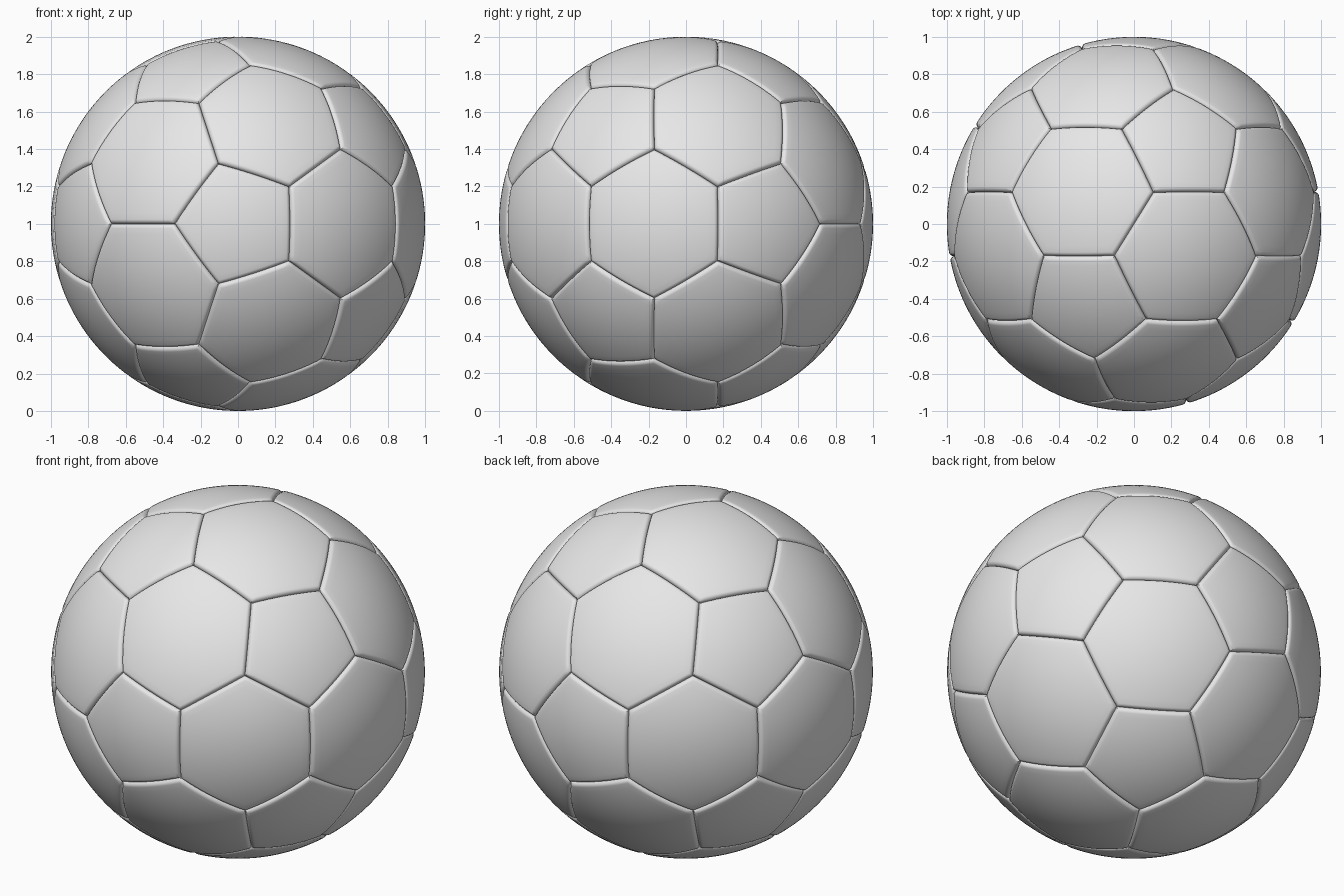
import bpy, bmesh
from math import sin, cos, pi, atan2, sqrt, radians
from itertools import combinations, permutations
from mathutils import Vector

cube = bpy.data.objects.get("Cube")
if cube:
    bpy.data.objects.remove(cube, do_unlink=True)

SEAM = 0.025        # width and depth of each rounded panel edge
SIDE_STEPS = 14     # segments along one panel side
CENTRE = Vector((0, 0, 1))

grey = bpy.data.materials.new("light grey")
grey.use_nodes = True
grey.diffuse_color = (0.8, 0.8, 0.8, 1)
grey.node_tree.nodes["Principled BSDF"].inputs["Base Color"].default_value = (0.8, 0.8, 0.8, 1)

# Icosahedron directions, with one axis running front to back
h = 1 / sqrt(5)
tips = [Vector((0, s, 0)) for s in (-1, 1)]
for s in (-1, 1):
    for k in range(5):
        a = 2 * pi * k / 5
        tips.append(Vector((s * 2 * h * cos(a), s * h, 2 * h * sin(a))))


def adjacent(a, b):
    return 0.4 < a.dot(b) < 0.5


def third(a, b):
    return ((2 * a + b) / 3).normalized()


def add_panel(bm, corners):
    """One domed panel: rings running from the seam in to the middle."""
    mid = sum(corners, Vector()) / len(corners)
    axis = mid.normalized()
    u = (corners[0] - mid).normalized()
    w = axis.cross(u)
    corners = sorted(corners, key=lambda p: atan2((p - mid).dot(w), (p - mid).dot(u)))
    rim = [p.lerp(q, i / SIDE_STEPS)
           for p, q in zip(corners, corners[1:] + corners[:1]) for i in range(SIDE_STEPS)]
    apothem = ((corners[0] + corners[1]) / 2 - mid).length

    # Ring profile: scale of the outline and distance from the ball's centre
    profile = []
    for i in range(7):
        a = pi / 2 * i / 6
        profile.append((1 - SEAM * (1 - cos(a)) / apothem, 1 - SEAM * (1 - sin(a))))
    inner = profile[-1][0]
    profile += [(inner * (1 - i / 10), 1) for i in range(1, 10)]

    rings = [[bm.verts.new(CENTRE + mid.lerp(p, t).normalized() * r) for p in rim]
             for t, r in profile]
    n = len(rim)
    for outer, inside in zip(rings, rings[1:]):
        for j in range(n):
            k = (j + 1) % n
            bm.faces.new((outer[j], outer[k], inside[k], inside[j]))
    hub = bm.verts.new(CENTRE + axis)
    for j in range(n):
        bm.faces.new((rings[-1][j], rings[-1][(j + 1) % n], hub))


def make_panels(name, outlines):
    bm = bmesh.new()
    for corners in outlines:
        add_panel(bm, corners)
    mesh = bpy.data.meshes.new(name)
    bm.to_mesh(mesh)
    bm.free()
    mesh.materials.append(grey)
    obj = bpy.data.objects.new(name, mesh)
    bpy.context.collection.objects.link(obj)
    bpy.ops.object.select_all(action='DESELECT')
    obj.select_set(True)
    bpy.context.view_layer.objects.active = obj
    bpy.ops.object.shade_smooth_by_angle(angle=radians(40))


# Five-sided panels sit on the tips, six-sided panels between each three tips
make_panels("pentagon_panels",
            [[third(v, n) for n in tips if adjacent(v, n)] for v in tips])
make_panels("hexagon_panels",
            [[third(a, b) for a, b in permutations(trio, 2)]
             for trio in combinations(tips, 3)
             if all(adjacent(a, b) for a, b in combinations(trio, 2))])
